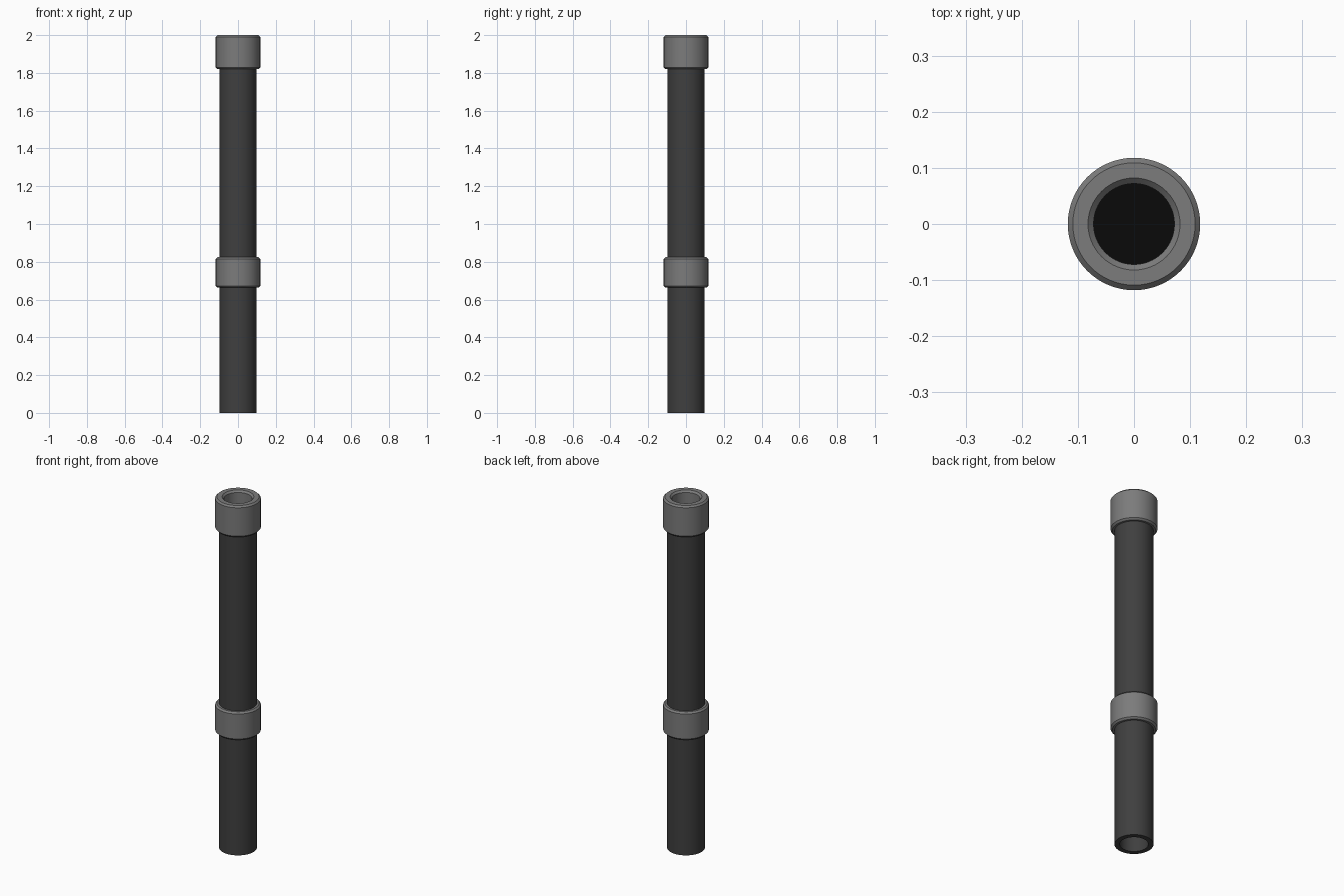
import bpy, math

if "Cube" in bpy.data.objects:
    bpy.data.objects.remove(bpy.data.objects["Cube"])

SEG = 64


def lathe(name, profile, color, closed=True):
    """Revolve an (r, z) profile, listed counter-clockwise, around the z axis."""
    n = len(profile)
    verts = [(r * math.cos(2 * math.pi * i / SEG), r * math.sin(2 * math.pi * i / SEG), z)
             for i in range(SEG) for r, z in profile]
    faces = []
    for i in range(SEG):
        j = (i + 1) % SEG
        for k in range(n):
            m = (k + 1) % n
            faces.append((i * n + k, j * n + k, j * n + m, i * n + m))
    mesh = bpy.data.meshes.new(name)
    mesh.from_pydata(verts, [], faces)
    obj = bpy.data.objects.new(name, mesh)
    bpy.context.collection.objects.link(obj)
    finish(obj, color)
    return obj


def finish(obj, color):
    mat = bpy.data.materials.get(color[0]) or bpy.data.materials.new(color[0])
    mat.diffuse_color = (*color[1:], 1)
    mat.use_nodes = True
    mat.node_tree.nodes["Principled BSDF"].inputs["Base Color"].default_value = mat.diffuse_color
    obj.data.materials.append(mat)
    bpy.ops.object.select_all(action='DESELECT')
    obj.select_set(True)
    bpy.context.view_layer.objects.active = obj
    bpy.ops.object.shade_smooth_by_angle(angle=math.radians(30))


DARK = ("dark_steel", 0.05, 0.05, 0.05)
GREY = ("grey_steel", 0.2, 0.2, 0.2)
BLACK = ("black", 0.003, 0.003, 0.003)
R_BORE, R_PIPE, R_COLLAR, BEVEL = 0.072, 0.098, 0.118, 0.009

# Long hollow tube
lathe("tube", [(R_BORE, 0), (R_PIPE, 0), (R_PIPE, 1.9), (R_BORE, 1.9)], DARK)


def collar(name, z0, z1, inner, inner_bevel):
    lathe(name, [(inner, z0), (R_COLLAR - BEVEL, z0), (R_COLLAR, z0 + BEVEL),
                 (R_COLLAR, z1 - BEVEL), (R_COLLAR - BEVEL, z1),
                 (inner + inner_bevel, z1), (inner, z1 - inner_bevel)], GREY)


# Muzzle collar with chamfered mouth, and the middle band
collar("top_collar", 1.82, 2.0, R_BORE, 0.01)
collar("middle_collar", 0.664, 0.824, R_PIPE - 0.005, 0.002)

# Dark plug closing the bore deep inside
bpy.ops.mesh.primitive_cylinder_add(vertices=SEG, radius=R_BORE + 0.002, depth=0.04, location=(0, 0, 0.74))
plug = bpy.context.object
plug.name = "bore_plug"
finish(plug, BLACK)
